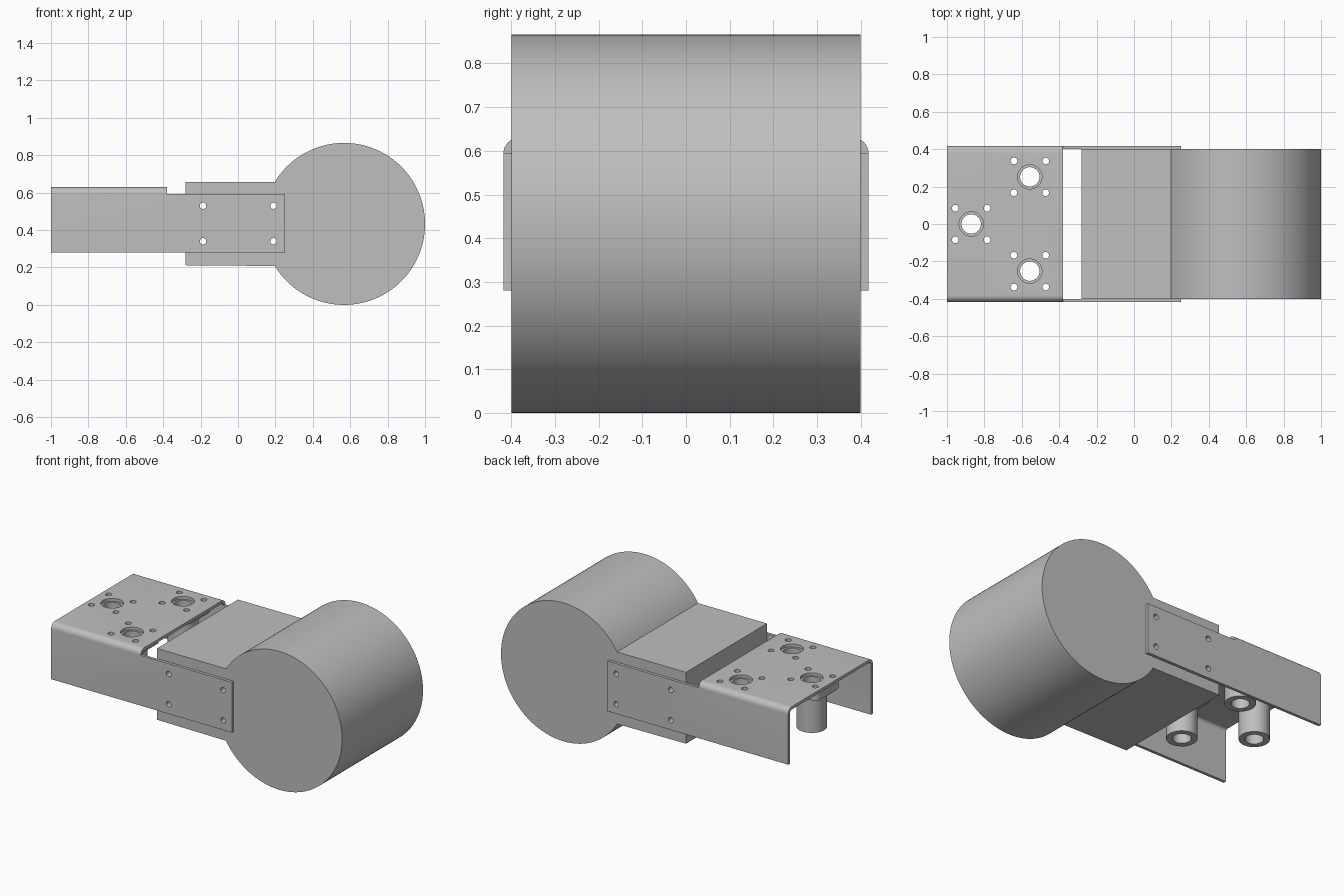
import bpy
import bmesh
import math
from mathutils import Vector

cube = bpy.data.objects.get("Cube")
if cube:
    bpy.data.objects.remove(cube, do_unlink=True)

grey = bpy.data.materials.new("plain grey")
grey.use_nodes = True
colour = (0.52, 0.52, 0.52, 1)
grey.diffuse_color = colour
grey.node_tree.nodes["Principled BSDF"].inputs["Base Color"].default_value = colour


def prism(name, outline, axis, lo, hi):
    """Extrude a 2D outline along one axis."""
    place = {"x": lambda a, b: (lo, a, b),
             "y": lambda a, b: (a, lo, b),
             "z": lambda a, b: (a, b, lo)}[axis]
    step = Vector([(hi - lo) * (axis == k) for k in "xyz"])
    bm = bmesh.new()
    face = bm.faces.new([bm.verts.new(place(a, b)) for a, b in outline])
    top = bmesh.ops.extrude_face_region(bm, geom=[face])["geom"]
    verts = [v for v in top if isinstance(v, bmesh.types.BMVert)]
    bmesh.ops.translate(bm, verts=verts, vec=step)
    bmesh.ops.recalc_face_normals(bm, faces=bm.faces[:])
    mesh = bpy.data.meshes.new(name)
    bm.to_mesh(mesh)
    bm.free()
    mesh.materials.append(grey)
    obj = bpy.data.objects.new(name, mesh)
    bpy.context.collection.objects.link(obj)
    return obj


def arc(ca, cb, r, start, end, n):
    angles = [math.radians(start + (end - start) * i / n) for i in range(n + 1)]
    return [(ca + r * math.cos(t), cb + r * math.sin(t)) for t in angles]


def circle(ca, cb, r, n=32):
    return arc(ca, cb, r, 0, 360, n)[:-1]


def rect(a0, a1, b0, b1):
    return [(a0, b0), (a1, b0), (a1, b1), (a0, b1)]


def activate(obj):
    bpy.ops.object.select_all(action="DESELECT")
    obj.select_set(True)
    bpy.context.view_layer.objects.active = obj


def boolean(obj, tools, operation="DIFFERENCE"):
    activate(obj)
    for tool in tools:
        tool.hide_render = True
        mod = obj.modifiers.new("boolean", "BOOLEAN")
        mod.operation = operation
        mod.solver = "EXACT"
        mod.object = tool
        bpy.ops.object.modifier_apply(modifier=mod.name)
        bpy.data.objects.remove(tool, do_unlink=True)


def smooth(obj):
    activate(obj)
    bpy.ops.object.shade_smooth_by_angle(angle=math.radians(30))


# Drum and its rectangular neck share one outline
R, CX = 0.433, 0.567
NECK_LO, NECK_HI = 0.212, 0.658
half = math.degrees(math.asin((NECK_HI - R) / R))
drum = arc(CX, R, R, -180 + half, 180 - half, 128)
body = prism("drum_and_neck",
             drum + [(-0.28, NECK_HI), (-0.28, NECK_LO)], "y", -0.4, 0.4)

# Folded channel bracket with rounded bends
W, T, BOTTOM, TOP, BEND = 0.418, 0.018, 0.28, 0.63, 0.036
cy, cz = W - BEND, TOP - BEND
outer = arc(cy, cz, BEND, 0, 90, 8)
inner = arc(cy, cz, BEND - T, 90, 0, 8)
right_half = [(W, BOTTOM)] + outer
left_half = [(-y, z) for y, z in reversed(right_half)]
under_left = [(-y, z) for y, z in reversed(inner)]
channel = (right_half + left_half + [(-W + T, BOTTOM)]
           + under_left + inner + [(W - T, BOTTOM)])
bracket = prism("channel_bracket", channel, "x", -1, 0.25)
boolean(bracket, [prism("bridge_cutter", rect(-0.38, 0.4, cz, 0.8), "y", -1, 1)])

# Side screw holes pass through the bracket and the neck
for part in (bracket, body):
    boolean(part, [prism("screw_cutter", circle(x, z, 0.017, 24), "y", -1, 1)
                   for x in (-0.187, 0.19) for z in (0.34, 0.53)])

# Flanged sleeve bearings hung under the top plate
PLATE_UNDER, SLEEVE_END = TOP - T, 0.325
SQUARE, PITCH = 0.117, 0.085
for i, (x, y) in enumerate([(-0.87, 0), (-0.557, 0.252), (-0.557, -0.252)]):
    def corner_cutters():
        return [prism("corner_cutter", circle(x + sx * PITCH, y + sy * PITCH, 0.018, 24),
                      "z", 0.5, 0.8) for sx in (-1, 1) for sy in (-1, 1)]

    # Round flange trimmed to a square
    trimmed = [(x + max(-SQUARE, min(SQUARE, a)), y + max(-SQUARE, min(SQUARE, b)))
               for a, b in circle(0, 0, 0.152, 96)]
    flange = prism(f"bearing_flange_{i + 1}", trimmed, "z", 0.555, PLATE_UNDER)
    boolean(flange, corner_cutters()
            + [prism("bore_cutter", circle(x, y, 0.052), "z", 0.2, 0.8)])

    # Hollow sleeve below the flange
    sleeve = prism(f"bearing_sleeve_{i + 1}", circle(x, y, 0.087, 48),
                   "z", SLEEVE_END, 0.555)
    boolean(sleeve, [prism("bore_cutter", circle(x, y, 0.052), "z", 0.2, 0.8)])

    # Matching holes in the plate
    boolean(bracket, corner_cutters()
            + [prism("plate_cutter", circle(x, y, 0.065, 40), "z", 0.5, 0.8)])
    smooth(flange)
    smooth(sleeve)

smooth(bracket)
smooth(body)
